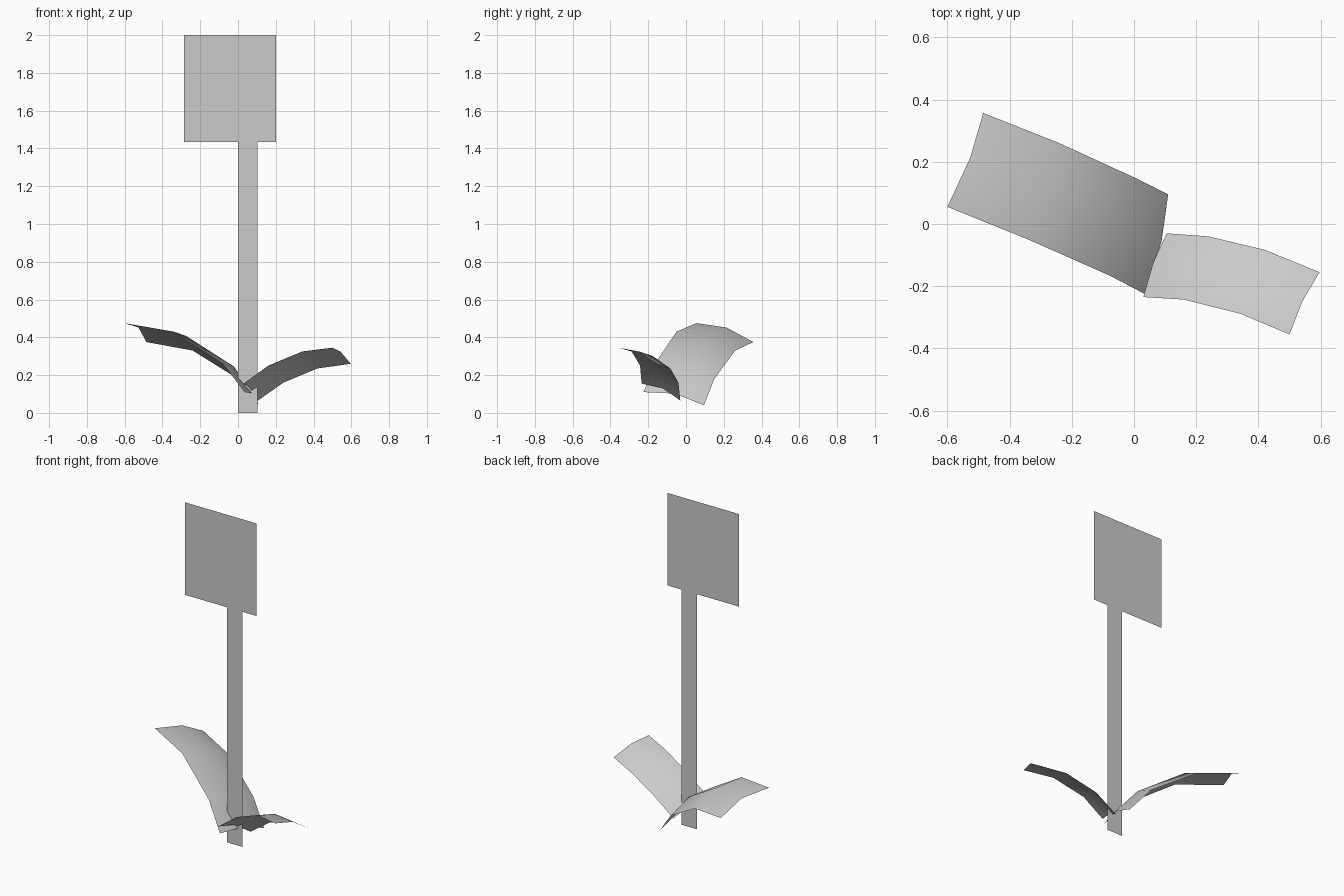
import bpy
import bmesh
from mathutils import Vector

# Remove only the default cube
cube = bpy.data.objects.get("Cube")
if cube:
    bpy.data.objects.remove(cube, do_unlink=True)


def make_material(name, colour):
    mat = bpy.data.materials.new(name)
    mat.use_nodes = True
    mat.diffuse_color = colour
    mat.node_tree.nodes["Principled BSDF"].inputs["Base Color"].default_value = colour
    return mat


grey = make_material("plain grey", (0.6, 0.6, 0.6, 1))


def make_sheet(name, rows, smooth=False):
    """Join rows of points into a single-sided sheet of quads."""
    bm = bmesh.new()
    grid = [[bm.verts.new(point) for point in row] for row in rows]
    for low, high in zip(grid, grid[1:]):
        for i in range(len(low) - 1):
            face = bm.faces.new((low[i], low[i + 1], high[i + 1], high[i]))
            face.smooth = smooth
    mesh = bpy.data.meshes.new(name)
    bm.to_mesh(mesh)
    bm.free()
    mesh.materials.append(grey)
    obj = bpy.data.objects.new(name, mesh)
    bpy.context.collection.objects.link(obj)
    return obj


def make_card(name, left, right, bottom, top, y=-0.105):
    """Upright flat rectangle facing the front."""
    return make_sheet(name, [[(left, y, z), (right, y, z)] for z in (bottom, top)])


def make_leaf(name, front_edge, back_edge, ridge_lift):
    """Arched leaf: two edges from base to tip with a lifted ridge between."""
    rows = []
    for front, back in zip(front_edge, back_edge):
        front, back = Vector(front), Vector(back)
        ridge = (front + back) / 2 + Vector(ridge_lift)
        rows.append((front, ridge, back))
    return make_sheet(name, rows, smooth=True)


# Stem and flower head are flat cards in one plane
make_card("stem", 0, 0.103, 0, 1.435)
make_card("flower_head", -0.285, 0.2, 1.435, 2)

# Large leaf leaning to the right and back
make_leaf(
    "large_leaf",
    front_edge=[(0.035, -0.225, 0.11), (-0.08, -0.165, 0.26),
                (-0.34, -0.05, 0.43), (-0.6, 0.055, 0.475)],
    back_edge=[(0.11, 0.095, 0.04), (0, 0.15, 0.18),
               (-0.24, 0.26, 0.33), (-0.485, 0.357, 0.375)],
    ridge_lift=(0.016, 0.008, 0.027),
)

# Small leaf leaning to the left and front
make_leaf(
    "small_leaf",
    front_edge=[(0.03, -0.235, 0.155), (0.16, -0.243, 0.25),
                (0.34, -0.288, 0.325), (0.5, -0.355, 0.345)],
    back_edge=[(0.105, -0.03, 0.065), (0.24, -0.04, 0.16),
               (0.42, -0.083, 0.235), (0.597, -0.155, 0.26)],
    ridge_lift=(-0.006, 0.008, 0.022),
)
